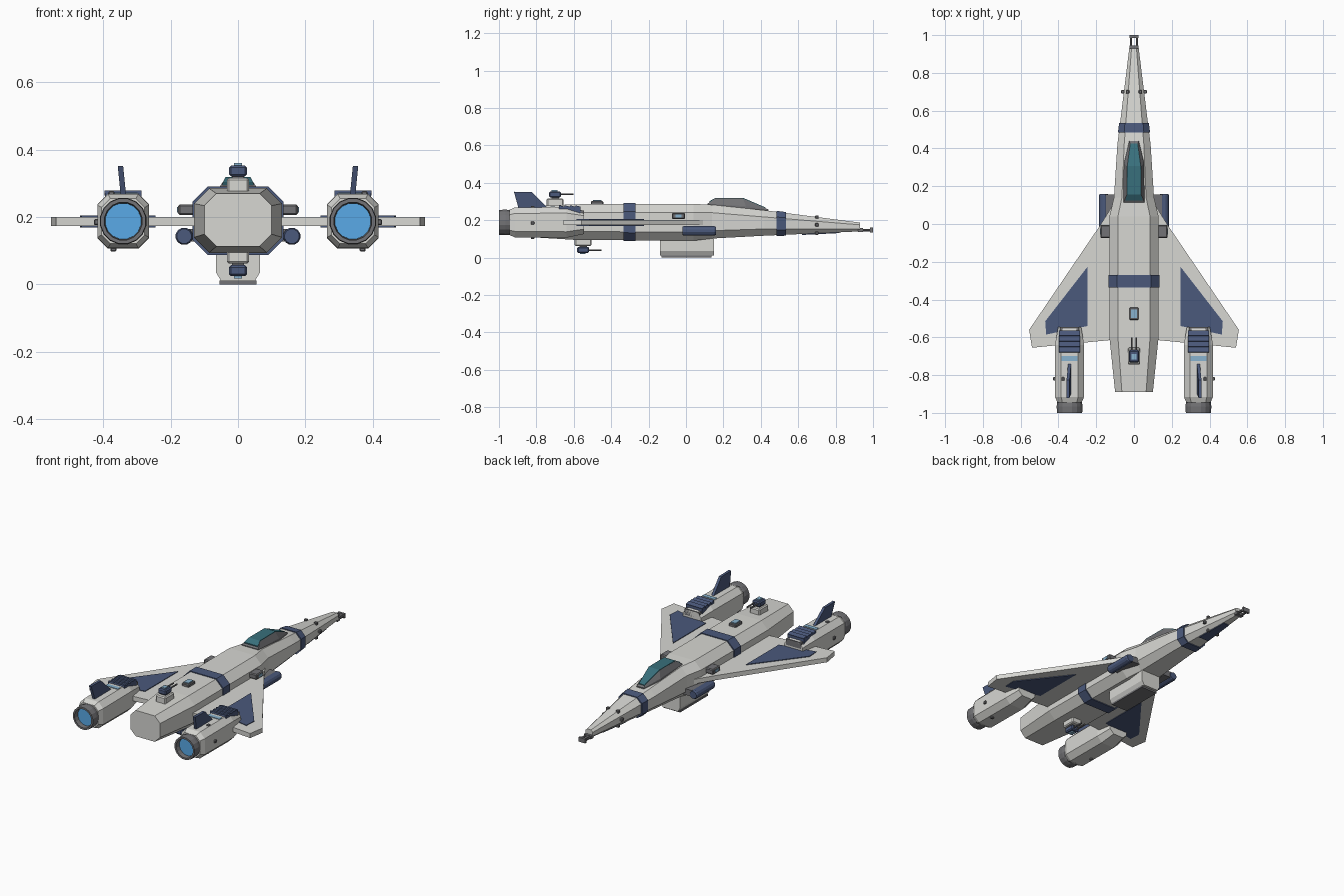
import bpy, bmesh, math
from mathutils import Vector, Matrix

if "Cube" in bpy.data.objects:
    bpy.data.objects.remove(bpy.data.objects["Cube"])


def material(name, rgb):
    m = bpy.data.materials.new(name)
    m.diffuse_color = (*rgb, 1)
    m.use_nodes = True
    m.node_tree.nodes["Principled BSDF"].inputs["Base Color"].default_value = m.diffuse_color
    return m


HULL = material("hull_grey", (0.68, 0.68, 0.65))
BLUE = material("navy", (0.07, 0.10, 0.20))
DARK = material("dark_grey", (0.17, 0.17, 0.18))
TEAL = material("glass_teal", (0.04, 0.16, 0.20))
GLOW = material("glow_blue", (0.10, 0.40, 0.80))
LAMP = material("lamp_blue", (0.25, 0.45, 0.62))


def finish(name, bm, mat):
    bmesh.ops.recalc_face_normals(bm, faces=bm.faces)
    me = bpy.data.meshes.new(name)
    bm.to_mesh(me)
    bm.free()
    me.materials.append(mat)
    ob = bpy.data.objects.new(name, me)
    bpy.context.collection.objects.link(ob)
    return ob


def skin(name, rings, mat):
    """Join equal-sized rings of points and cap both ends."""
    bm = bmesh.new()
    rows = [[bm.verts.new(p) for p in r] for r in rings]
    n = len(rows[0])
    for a, b in zip(rows, rows[1:]):
        for i in range(n):
            bm.faces.new((a[i], a[(i + 1) % n], b[(i + 1) % n], b[i]))
    bm.faces.new(rows[0])
    bm.faces.new(rows[-1])
    return finish(name, bm, mat)


def octagon(y, w, z0, z1, c, cx=0.0):
    h = (z1 - z0) / 2
    zc = (z0 + z1) / 2
    q = [(w, h - c), (w - c, h), (c - w, h), (-w, h - c),
         (-w, c - h), (c - w, -h), (w - c, -h), (w, c - h)]
    return [(cx + x, y, zc + z) for x, z in q]


def box(name, x, y, z, mat, bevel=0.0, tilt=0.0):
    """Box from ranges (lo, hi) on each axis."""
    bm = bmesh.new()
    bmesh.ops.create_cube(bm, size=1)
    size = Vector([abs(r[1] - r[0]) for r in (x, y, z)])
    mid = Vector([(r[0] + r[1]) / 2 for r in (x, y, z)])
    bmesh.ops.scale(bm, vec=size, verts=bm.verts)
    if bevel:
        bmesh.ops.bevel(bm, geom=bm.edges[:], offset=bevel, segments=1, affect='EDGES')
    if tilt:
        bmesh.ops.rotate(bm, matrix=Matrix.Rotation(tilt, 3, 'X'), verts=bm.verts)
    bmesh.ops.translate(bm, vec=mid, verts=bm.verts)
    return finish(name, bm, mat)


def plate(name, pts, z0, z1, mat, s=1):
    return skin(name, [[(s * x, y, z) for x, y in pts] for z in (z0, z1)], mat)


def tube(name, cx, cz, profile, mat, n=16):
    """Turned part along y from (y, radius) pairs."""
    return skin(name, [[(cx + r * math.cos(math.tau * (i + .5) / n), y,
                         cz + r * math.sin(math.tau * (i + .5) / n)) for i in range(n)]
                       for y, r in profile], mat)


# Fuselage stations: y, half width, bottom, top, chamfer
STATIONS = [(-0.89, 0.10, 0.113, 0.270, 0.036), (-0.60, 0.13, 0.095, 0.285, 0.045),
            (0.04, 0.13, 0.090, 0.287, 0.045), (0.14, 0.106, 0.102, 0.282, 0.042),
            (0.42, 0.088, 0.117, 0.253, 0.036), (0.93, 0.025, 0.140, 0.187, 0.012)]


def section(y, grow=0.0):
    for a, b in zip(STATIONS, STATIONS[1:]):
        if a[0] <= y <= b[0]:
            t = (y - a[0]) / (b[0] - a[0])
            w, z0, z1, c = [p + (q - p) * t for p, q in zip(a[1:], b[1:])]
            return octagon(y, w + grow, z0 - grow, z1 + grow, c)


skin("fuselage", [octagon(*s) for s in STATIONS], HULL)
for nm, y0, y1 in (("rear_band", -0.335, -0.27), ("nose_band", 0.485, 0.535)):
    skin(nm, [section(y0, 0.005), section(y1, 0.005)], BLUE)

# Panel under the nose
skin("nose_under_panel", [[(x * w, y, z + d) for x, d in ((-1, 0), (1, 0), (1, .01), (-1, .01))]
                          for y, w, z in ((0.62, 0.034, 0.121), (0.82, 0.02, 0.131))], BLUE)

# Nose gun
for s in (-1, 1):
    tube("nose_barrel", s * 0.016, 0.147, [(0.92, 0.007), (1.0, 0.007)], DARK, 8)
box("nose_gun_mount", (-0.024, 0.024), (0.92, 0.945), (0.138, 0.158), DARK)
box("nose_gun_tip", (-0.023, 0.023), (0.985, 1.0), (0.134, 0.16), DARK)

# Canopy frame and glass
skin("canopy_frame", [
    [(-.056, .115, .26), (.056, .115, .26), (.056, .32, .25), (.026, .44, .235), (-.026, .44, .235), (-.056, .32, .25)],
    [(-.056, .115, .288), (.056, .115, .288), (.052, .32, .275), (.025, .44, .257), (-.025, .44, .257), (-.052, .32, .275)],
    [(-.038, .155, .315), (.038, .155, .315), (.036, .305, .315), (.020, .425, .264), (-.020, .425, .264), (-.036, .305, .315)],
], DARK)
skin("canopy_glass", [[(-w, y, z - .01), (w, y, z - .01), (w, y, z), (-w, y, z)]
                      for y, w, z in ((.125, .046, .301), (.157, .037, .319), (.306, .036, .319), (.425, .019, .268))], TEAL)

# Belly pod and its skid plate
skin("belly_pod", [[(x, y, z) for x, z in ((-.065, .11), (.065, .11), (.065, .035), (.05, .01), (-.05, .01), (-.065, .035))]
                   for y in (-0.14, 0.15)], HULL)
box("belly_plate", (-0.055, 0.055), (-0.13, 0.135), (0.0, 0.011), DARK)

# Dorsal sensor
box("dorsal_sensor", (-0.024, 0.024), (-0.508, -0.442), (0.28, 0.302), DARK, 0.004)
box("dorsal_sensor_glass", (-0.016, 0.016), (-0.498, -0.452), (0.30, 0.307), LAMP)


# Turrets above and below, d is the outward direction
def turret(name, y, z, d):
    zr = lambda a, b: sorted((z + d * a, z + d * b))
    box(name + "_base", (-0.033, 0.033), (y - 0.045, y + 0.045), zr(-0.015, 0.033), HULL, 0.006)
    box(name + "_neck", (-0.018, 0.018), (y - 0.02, y + 0.02), zr(0.03, 0.042), DARK)
    box(name + "_head", (-0.027, 0.027), (y - 0.032, y + 0.032), zr(0.038, 0.070), BLUE, 0.006)
    box(name + "_eye", (-0.012, 0.012), (y - 0.018, y + 0.012), zr(0.068, 0.077), LAMP)
    for s in (-1, 1):
        tube(name + "_barrel", s * 0.012, z + d * 0.056, [(y + 0.02, 0.005), (y + 0.098, 0.005)], DARK, 8)


turret("top_turret", -0.70, 0.283, 1)
turret("belly_turret", -0.55, 0.095, -1)

WING = [(0.08, 0.15), (0.10, 0.12), (0.178, -0.005), (0.555, -0.56), (0.54, -0.655), (0.08, -0.61)]
PANEL = [(0.245, -0.225), (0.47, -0.515), (0.465, -0.585), (0.245, -0.54)]
FIN = [(-0.895, 0.262), (-0.92, 0.352), (-0.825, 0.350), (-0.735, 0.262)]
EX, EZ = 0.341, 0.188

for s in (-1, 1):
    side = "right_" if s > 0 else "left_"
    span = lambda a, b: (s * a, s * b)

    # Wing with inlaid colour panel
    plate(side + "wing", WING, 0.173, 0.201, HULL, s)
    plate(side + "wing_panel", PANEL, 0.169, 0.205, BLUE, s)

    # Engine nacelle
    skin(side + "engine", [octagon(y, r, EZ - h, EZ + h, c, s * EX) for y, r, h, c in (
        (-0.945, 0.064, 0.067, 0.026), (-0.915, 0.077, 0.080, 0.032),
        (-0.64, 0.077, 0.082, 0.032), (-0.545, 0.061, 0.062, 0.026))], HULL)
    tube(side + "nozzle", s * EX, EZ, [(-0.935, 0.066), (-0.965, 0.070), (-1.0, 0.068),
                                       (-1.0, 0.057), (-0.965, 0.054)], DARK)
    tube(side + "engine_glow", s * EX, EZ, [(-0.972, 0.054), (-0.960, 0.054)], GLOW)
    box(side + "intake", span(EX - 0.05, EX + 0.05), (-0.60, -0.545), (0.215, 0.252), DARK)

    # Louvred vent and marker light on the nacelle
    box(side + "vent_base", span(EX - 0.054, EX + 0.054), (-0.68, -0.565), (0.235, 0.272), BLUE)
    for i in range(4):
        y = -0.665 + i * 0.029
        box(side + "vent_slat", span(EX - 0.055, EX + 0.055), (y - 0.014, y + 0.014),
            (0.268, 0.276), BLUE, tilt=-0.25)
    box(side + "marker_light", span(EX - 0.042, EX + 0.042), (-0.725, -0.70), (0.262, 0.273), LAMP)

    # Fin, leaning slightly outward
    skin(side + "fin", [[(s * (EX + t + (z - 0.27) * 0.1), y, z) for y, z in FIN]
                        for t in (-0.008, 0.008)], BLUE)

    # Manoeuvring jets on nacelle and nose
    for x, y, z in ((0.419, -0.82, 0.185), (0.376, -0.82, 0.268), (0.37, -0.82, 0.107),
                    (0.060, 0.70, 0.175), (0.034, 0.70, 0.217), (0.034, 0.70, 0.130)):
        box(side + "jet", (s * x - 0.009, s * x + 0.009), (y - 0.009, y + 0.009),
            (z - 0.009, z + 0.009), DARK, 0.003)

    # Side cannon pod with pylon
    tube(side + "pod", s * 0.16, 0.143, [(-0.02, 0.022), (-0.012, 0.026), (0.15, 0.026), (0.16, 0.022)], BLUE, 12)
    box(side + "pod_pylon", span(0.09, 0.15), (0.0, 0.155), (0.128, 0.165), DARK)

    # Shoulder sensor box
    box(side + "shoulder_box", span(0.11, 0.178), (-0.075, -0.005), (0.206, 0.238), DARK, 0.005)
    box(side + "shoulder_glass", span(0.174, 0.181), (-0.055, -0.025), (0.214, 0.230), LAMP)
